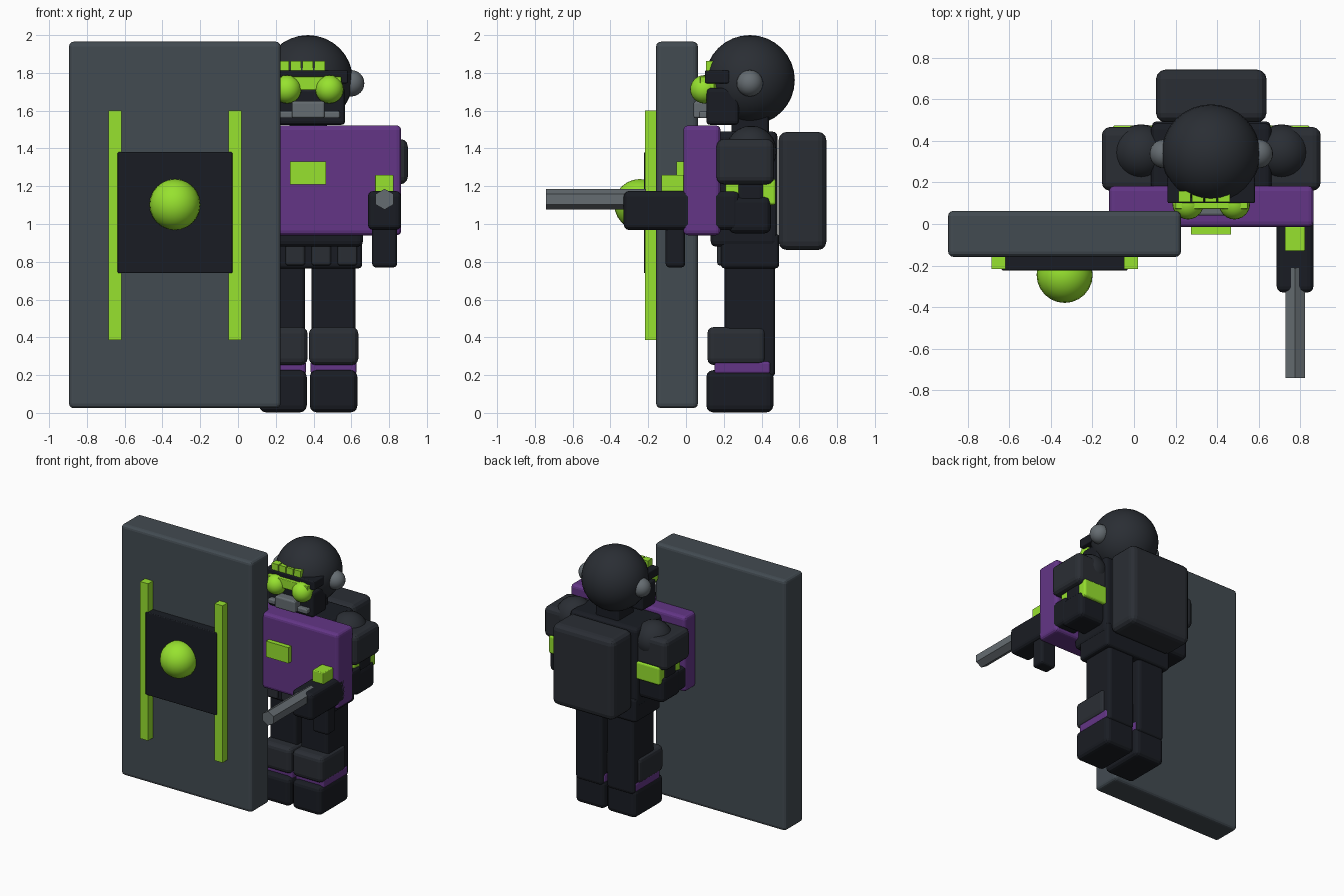
import bpy, bmesh, math
from mathutils import Matrix

CX = 0.372  # centre line of the figure


def material(name, rgb):
    m = bpy.data.materials.new(name)
    m.diffuse_color = (*rgb, 1)
    return m


BLACK = material("black", (0.010, 0.012, 0.017))
CHARCOAL = material("charcoal", (0.023, 0.027, 0.034))
SLATE = material("slate", (0.055, 0.070, 0.083))
STEEL = material("steel", (0.13, 0.15, 0.165))
PURPLE = material("purple", (0.125, 0.036, 0.24))
LIME = material("lime", (0.31, 0.76, 0.028))


def finish(name, bm, mat):
    me = bpy.data.meshes.new(name)
    bm.to_mesh(me)
    bm.free()
    me.materials.append(mat)
    ob = bpy.data.objects.new(name, me)
    bpy.context.collection.objects.link(ob)
    return ob


def box(name, x, y, z, mat, bevel=0.0):
    """Box from (min, max) ranges, with rounded edges."""
    bm = bmesh.new()
    bmesh.ops.create_cube(bm, size=1)
    for v in bm.verts:
        v.co = [r[0] if c < 0 else r[1] for c, r in zip(v.co, (x, y, z))]
    ob = finish(name, bm, mat)
    if bevel:
        mod = ob.modifiers.new("bevel", 'BEVEL')
        mod.width, mod.segments = bevel, 3
    return ob


def ball(name, centre, r, mat, seg=32, rings=16):
    bm = bmesh.new()
    bmesh.ops.create_uvsphere(bm, u_segments=seg, v_segments=rings, radius=r,
                              matrix=Matrix.Translation(centre))
    for f in bm.faces:
        f.smooth = True
    return finish(name, bm, mat)


def side_range(s, a, b):
    """Range a..b measured outward from the centre line on side s."""
    return tuple(sorted((CX + s * a, CX + s * b)))


# Shield with emblem plate, strips and central boss
box("shield", (-0.895, 0.226), (-0.158, 0.063), (0.025, 1.965), SLATE, 0.025)
box("shield_plate", (-0.637, -0.03), (-0.223, -0.15), (0.74, 1.38), BLACK, 0.006)
for x in (-0.652, -0.015):
    box("shield_strip", (x - 0.034, x + 0.034), (-0.217, -0.15), (0.385, 1.6), LIME)
ball("shield_boss", (-0.334, -0.245, 1.103), 0.135, LIME, 24, 12)

# Head, jaw, visor and breathing mask
ball("head", (CX - 0.002, 0.338, 1.762), 0.238, CHARCOAL)
box("neck", (CX - 0.1, CX + 0.1), (0.24, 0.44), (1.45, 1.6), BLACK, 0.02)
box("jaw", (CX - 0.195, CX + 0.195), (0.108, 0.28), (1.525, 1.72), BLACK, 0.02)
box("visor_frame", (CX - 0.21, CX + 0.21), (0.1, 0.228), (1.745, 1.813), BLACK, 0.008)
box("visor_glow", (CX - 0.175, CX + 0.175), (0.073, 0.15), (1.71, 1.78), LIME, 0.005)
box("mask", (CX - 0.087, CX + 0.087), (0.04, 0.15), (1.56, 1.65), STEEL, 0.012)
box("mask_base", (CX - 0.168, CX + 0.168), (0.07, 0.15), (1.56, 1.598), STEEL, 0.01)
for i in range(4):
    x = 0.243 + 0.0635 * i
    box("brow_light", (x - 0.028, x + 0.028), (0.105, 0.16), (1.808, 1.862), LIME)

# Torso, chest plate, belt and backpack
box("torso", (CX - 0.29, CX + 0.29), (0.13, 0.485), (0.88, 1.49), BLACK, 0.03)
box("chest_plate", (CX - 0.492, CX + 0.492), (-0.014, 0.183), (0.94, 1.522), PURPLE, 0.025)
box("chest_badge", (0.275, 0.466), (-0.05, 0.02), (1.21, 1.332), LIME)
box("belt", (CX - 0.285, CX + 0.285), (0.185, 0.493), (0.765, 0.95), BLACK, 0.02)
for i in range(4):
    x = CX + (i - 1.5) * 0.138
    box("belt_pouch", (x - 0.052, x + 0.052), (0.165, 0.26), (0.78, 0.915), CHARCOAL, 0.015)
box("backpack", (CX - 0.266, CX + 0.266), (0.49, 0.743), (0.862, 1.488), CHARCOAL, 0.045)

# Paired parts: eyes, ears, arms and legs
for s in (-1, 1):
    ball("eye", (CX + s * 0.112, 0.097, 1.713), 0.075, LIME, 24, 12)
    ball("ear", (CX + s * 0.227, 0.338, 1.745), 0.07, STEEL, 24, 12)
    ball("shoulder_joint", (CX + s * 0.338, 0.345, 1.385), 0.135, CHARCOAL, 24, 12)
    box("shoulder_pad", side_range(s, 0.21, 0.527), (0.16, 0.467), (1.21, 1.45), CHARCOAL, 0.04)
    box("arm_band", side_range(s, 0.26, 0.475), (0.21, 0.475), (1.1, 1.24), LIME, 0.015)
    box("upper_arm", side_range(s, 0.27, 0.482), (0.265, 0.42), (1.0, 1.3), BLACK, 0.03)
    box("lower_arm", side_range(s, 0.26, 0.49), (0.225, 0.45), (0.95, 1.15), BLACK, 0.035)

    box("leg", side_range(s, 0.018, 0.25), (0.205, 0.472), (0.19, 0.85), BLACK, 0.025)
    box("knee_pad", side_range(s, 0.004, 0.265), (0.113, 0.423), (0.253, 0.455), CHARCOAL, 0.035)
    box("ankle_band", side_range(s, 0.012, 0.256), (0.15, 0.448), (0.205, 0.275), PURPLE, 0.015)
    box("boot", side_range(s, 0.008, 0.26), (0.108, 0.462), (0.003, 0.226), BLACK, 0.035)

# Left forearm holding the shield
box("shield_forearm", (-0.115, 0.06), (0.04, 0.28), (0.97, 1.14), BLACK, 0.025)

# Launcher in the right hand: body, six-sided barrel, sight and grip
box("launcher_body", (0.687, 0.864), (-0.33, 0.285), (0.968, 1.175), BLACK, 0.03)
bm = bmesh.new()
bmesh.ops.create_cone(bm, cap_ends=True, segments=6, radius1=0.055, radius2=0.055, depth=0.53,
                      matrix=Matrix.Translation((0.776, -0.476, 1.131))
                      @ Matrix.Rotation(math.pi / 2, 4, 'X'))
finish("launcher_barrel", bm, STEEL)
box("launcher_sight", (0.726, 0.823), (-0.13, -0.01), (1.16, 1.26), LIME, 0.006)
box("launcher_grip", (0.71, 0.842), (-0.108, -0.005), (0.77, 1.0), BLACK, 0.02)
